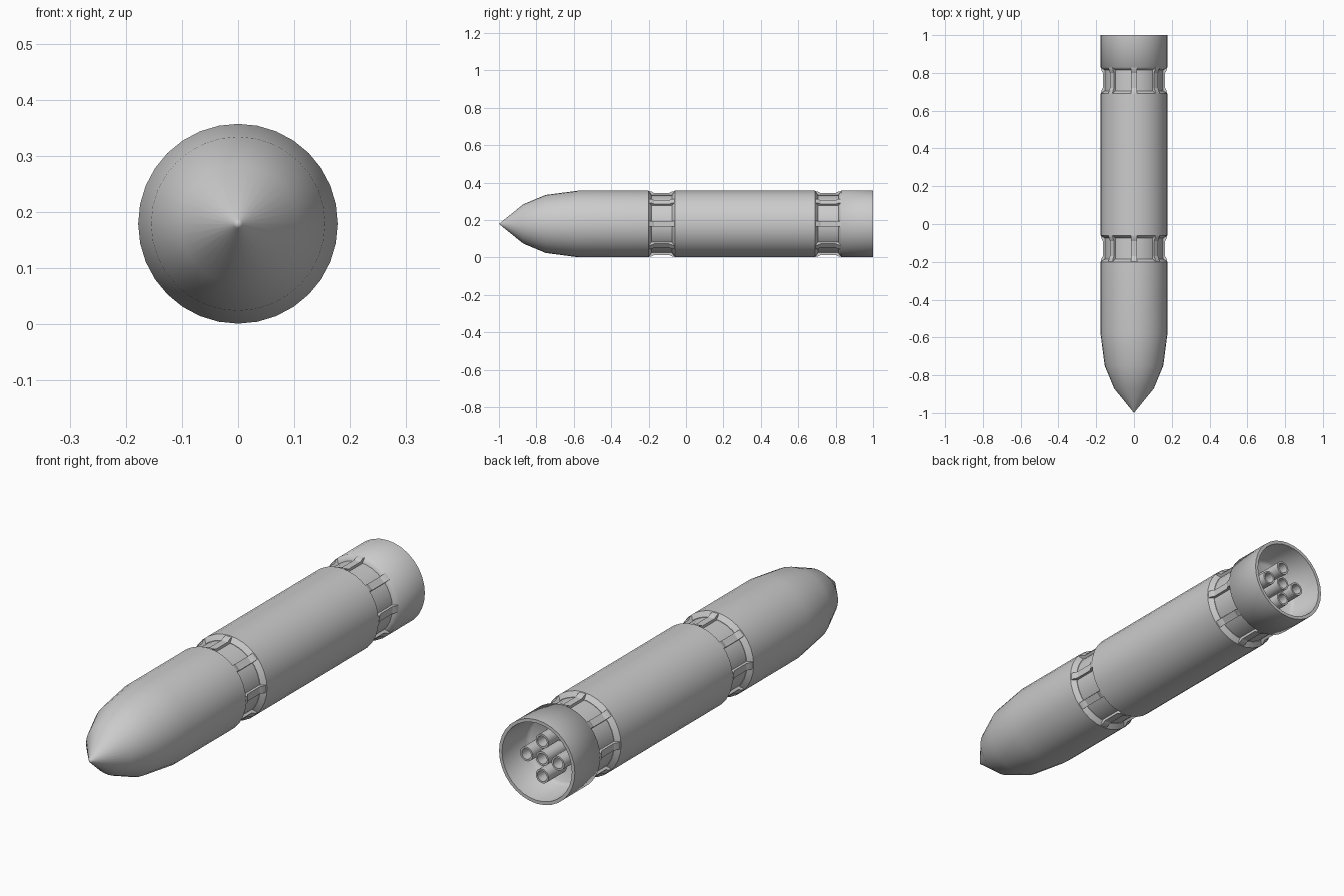
import bpy, bmesh, math
from mathutils import Vector

if "Cube" in bpy.data.objects:
    bpy.data.objects.remove(bpy.data.objects["Cube"])

CZ = 0.179   # height of the long axis
R = 0.178    # hull radius


def finish(bm, name, angle):
    bmesh.ops.remove_doubles(bm, verts=bm.verts, dist=1e-5)
    bmesh.ops.recalc_face_normals(bm, faces=bm.faces)
    me = bpy.data.meshes.new(name)
    bm.to_mesh(me)
    bm.free()
    ob = bpy.data.objects.new(name, me)
    bpy.context.collection.objects.link(ob)
    bpy.ops.object.select_all(action='DESELECT')
    ob.select_set(True)
    bpy.context.view_layer.objects.active = ob
    bpy.ops.object.shade_smooth_by_angle(angle=math.radians(angle))
    return ob


def lathe(name, profile, n=32, x=0, z=CZ, angle=35):
    """Spin (y, radius) points around the long axis."""
    bm = bmesh.new()
    rings = []
    for y, r in profile:
        rings.append([bm.verts.new((x + r * math.sin(2 * math.pi * i / n), y,
                                    z + r * math.cos(2 * math.pi * i / n)))
                      for i in range(n)] if r > 0 else [bm.verts.new((x, y, z))])
    for a, b in zip(rings, rings[1:]):
        for i in range(n):
            j = (i + 1) % n
            ring = [a[i % len(a)], a[j % len(a)], b[j % len(b)], b[i % len(b)]]
            bm.faces.new(list(dict.fromkeys(ring)))
    return finish(bm, name, angle)


def clamps(name, yc):
    """Eight waisted straps bridging a groove."""
    outer = [(-.068, .175), (-.055, .173), (-.04, .165), (.04, .165), (.055, .173), (.068, .175)]
    outline = outer + [(y, .148) for y in (.068, -.068)]
    bm = bmesh.new()
    for k in range(8):
        a = k * math.pi / 4
        out = Vector((math.sin(a), 0, math.cos(a)))
        side = Vector((math.cos(a), 0, -math.sin(a)))
        caps = [[bm.verts.new(out * r + side * s + Vector((0, yc + y, CZ)))
                 for y, r in outline] for s in (-.015, .015)]
        n = len(outline)
        bm.faces.new(caps[0])
        bm.faces.new(caps[1][::-1])
        for i in range(n):
            j = (i + 1) % n
            bm.faces.new((caps[0][i], caps[0][j], caps[1][j], caps[1][i]))
    return finish(bm, name, 20)


# Hull stages
lathe("nose_stage", [(-1, 0), (-.99, .008), (-.87, .105), (-.75, .155), (-.575, R),
                     (-.2, R), (-.185, .157), (-.185, 0)])
lathe("main_stage", [(-.075, 0), (-.075, .157), (-.06, R), (.69, R), (.705, .157), (.705, 0)])

# Recessed joints with their straps
for label, yc in (("front", -.13), ("rear", .76)):
    lathe(label + "_joint", [(yc - .07, .155), (yc + .07, .155)])
    clamps(label + "_joint_straps", yc)

# Hollow engine skirt
lathe("engine_skirt", [(.815, 0), (.815, .157), (.83, R), (1, R), (1, .164),
                       (.86, .152), (.845, .14), (.845, 0)], angle=60)

# Five nozzles in a cross
for i, (dx, dz) in enumerate([(0, 0), (1, 0), (-1, 0), (0, 1), (0, -1)]):
    lathe(f"nozzle_{i + 1}", [(.84, .03), (.965, .03), (.965, .022), (.86, .022), (.86, 0)],
          n=24, x=dx * .074, z=CZ + dz * .074)
